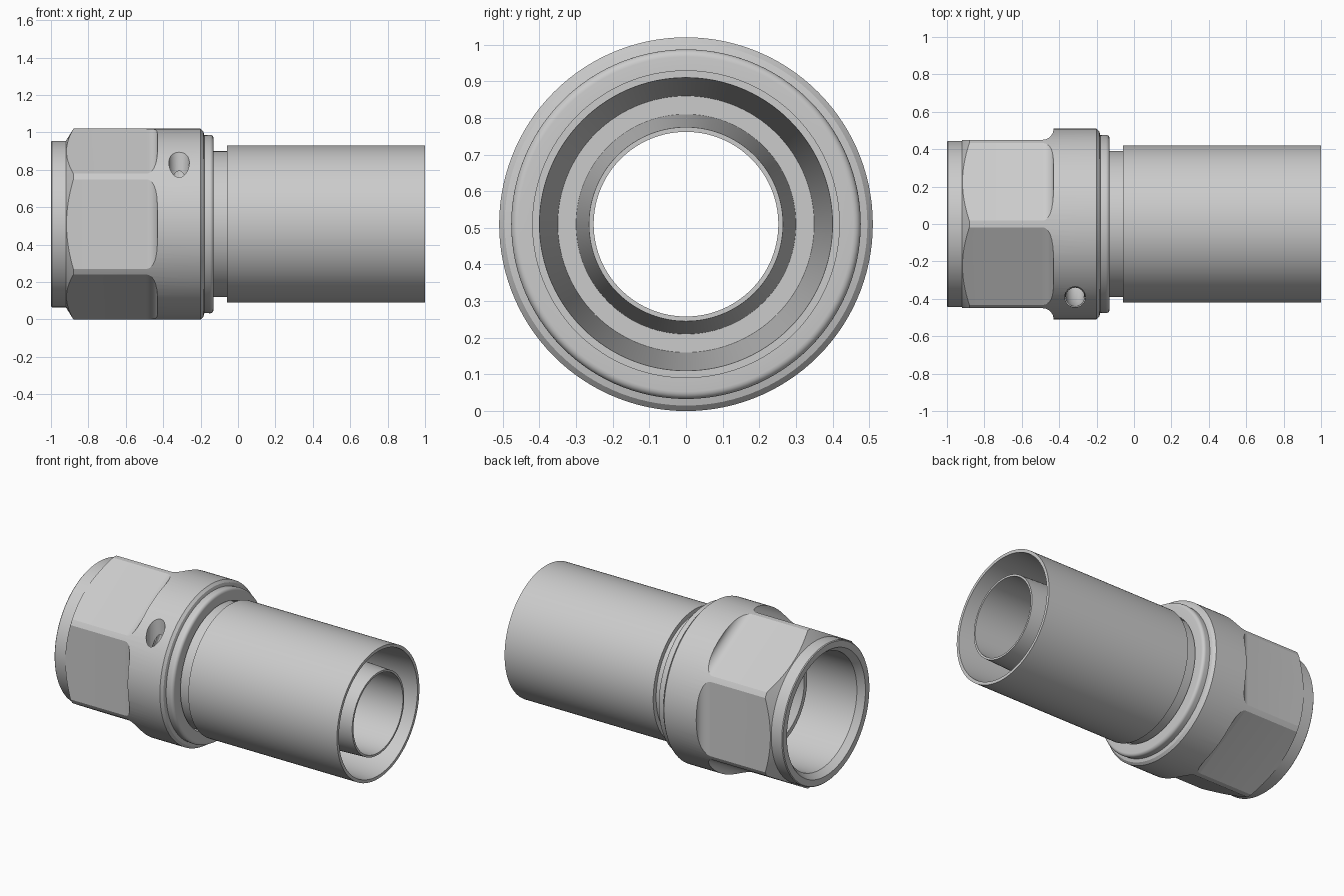
import bpy, bmesh
from math import sin, cos, pi, radians

if "Cube" in bpy.data.objects:
    bpy.data.objects.remove(bpy.data.objects["Cube"])

AXIS_Z = 0.51


def make_object(name, bm):
    bmesh.ops.recalc_face_normals(bm, faces=bm.faces)
    mesh = bpy.data.meshes.new(name)
    bm.to_mesh(mesh)
    bm.free()
    ob = bpy.data.objects.new(name, mesh)
    bpy.context.collection.objects.link(ob)
    return ob


def revolve(name, profile, seg=120):
    """Spin a closed (x, radius) profile around the x axis."""
    bm = bmesh.new()
    rings = []
    for i in range(seg):
        a = 2 * pi * i / seg
        rings.append([bm.verts.new((x, r * cos(a), AXIS_Z + r * sin(a))) for x, r in profile])
    n = len(profile)
    for i in range(seg):
        p, q = rings[i], rings[(i + 1) % seg]
        for j in range(n):
            k = (j + 1) % n
            bm.faces.new((p[j], p[k], q[k], q[j]))
    return make_object(name, bm)


def arc(cx, cr, rad, a0, a1, n):
    return [(cx + rad * cos(radians(a0 + (a1 - a0) * i / n)),
             cr + rad * sin(radians(a0 + (a1 - a0) * i / n))) for i in range(n + 1)]


def flat_cutter(angle):
    """Milling cutter for one hex flat, with a rounded run-out."""
    prof = [(-1.1, 0.8), (-1.1, 0.45)] + arc(-0.49, 0.51, 0.06, -90, 0, 8) + [(-0.43, 0.8)]
    bm = bmesh.new()
    ends = []
    for t in (-0.4, 0.4):
        ends.append([bm.verts.new((x, r * cos(angle) - t * sin(angle),
                                   AXIS_Z + r * sin(angle) + t * cos(angle))) for x, r in prof])
    n = len(prof)
    for j in range(n):
        k = (j + 1) % n
        bm.faces.new((ends[0][j], ends[0][k], ends[1][k], ends[1][j]))
    bm.faces.new(ends[0])
    bm.faces.new(ends[1])
    return make_object("flat_cutter", bm)


def cut(target, cutter):
    cutter.hide_render = True
    mod = target.modifiers.new("cut", 'BOOLEAN')
    mod.operation = 'DIFFERENCE'
    mod.solver = 'EXACT'
    mod.object = cutter
    bpy.context.view_layer.objects.active = target
    bpy.ops.object.modifier_apply(modifier=mod.name)
    bpy.data.objects.remove(cutter)


# Coupling nut: chamfered end, collar, rounded lip, bore with wire groove
nut = revolve("coupling_nut",
              [(-1, 0.40), (-1, 0.44), (-0.995, 0.445), (-0.92, 0.445), (-0.88, 0.51),
               (-0.20, 0.51), (-0.185, 0.495), (-0.18, 0.475)]
              + arc(-0.15, 0.457, 0.02, 90, 0, 5)
              + [(-0.13, 0.40)]
              + arc(-0.315, 0.39, 0.05, 12, 168, 8)
              + [(-0.60, 0.40), (-0.60, 0.37), (-0.96, 0.37)])

# Six wrench flats
for k in range(6):
    cut(nut, flat_cutter(k * pi / 3))

# Tangential hole for the retaining wire
bm = bmesh.new()
bmesh.ops.create_cone(bm, cap_ends=True, segments=32, radius1=0.055, radius2=0.055, depth=0.6)
bmesh.ops.translate(bm, verts=bm.verts, vec=(-0.315, -0.39, AXIS_Z + 0.3))
cut(nut, make_object("hole_cutter", bm))

# Hose body: sealing nose, wire groove, neck, outer sleeve and inner nipple
body = revolve("hose_body",
               [(1, 0.252), (1, 0.265), (0.1, 0.30), (0.1, 0.35), (1, 0.40), (1, 0.42),
                (-0.06, 0.42), (-0.06, 0.39)]
               + arc(-0.315, 0.39, 0.05, 0, -180, 8)
               + [(-0.59, 0.39), (-0.59, 0.35), (-0.64, 0.32), (-0.64, 0.29), (-0.60, 0.252)])

# Smooth shading with crisp edges
for ob in (nut, body):
    bpy.ops.object.select_all(action='DESELECT')
    ob.select_set(True)
    bpy.context.view_layer.objects.active = ob
    bpy.ops.object.shade_smooth_by_angle(angle=radians(22))
